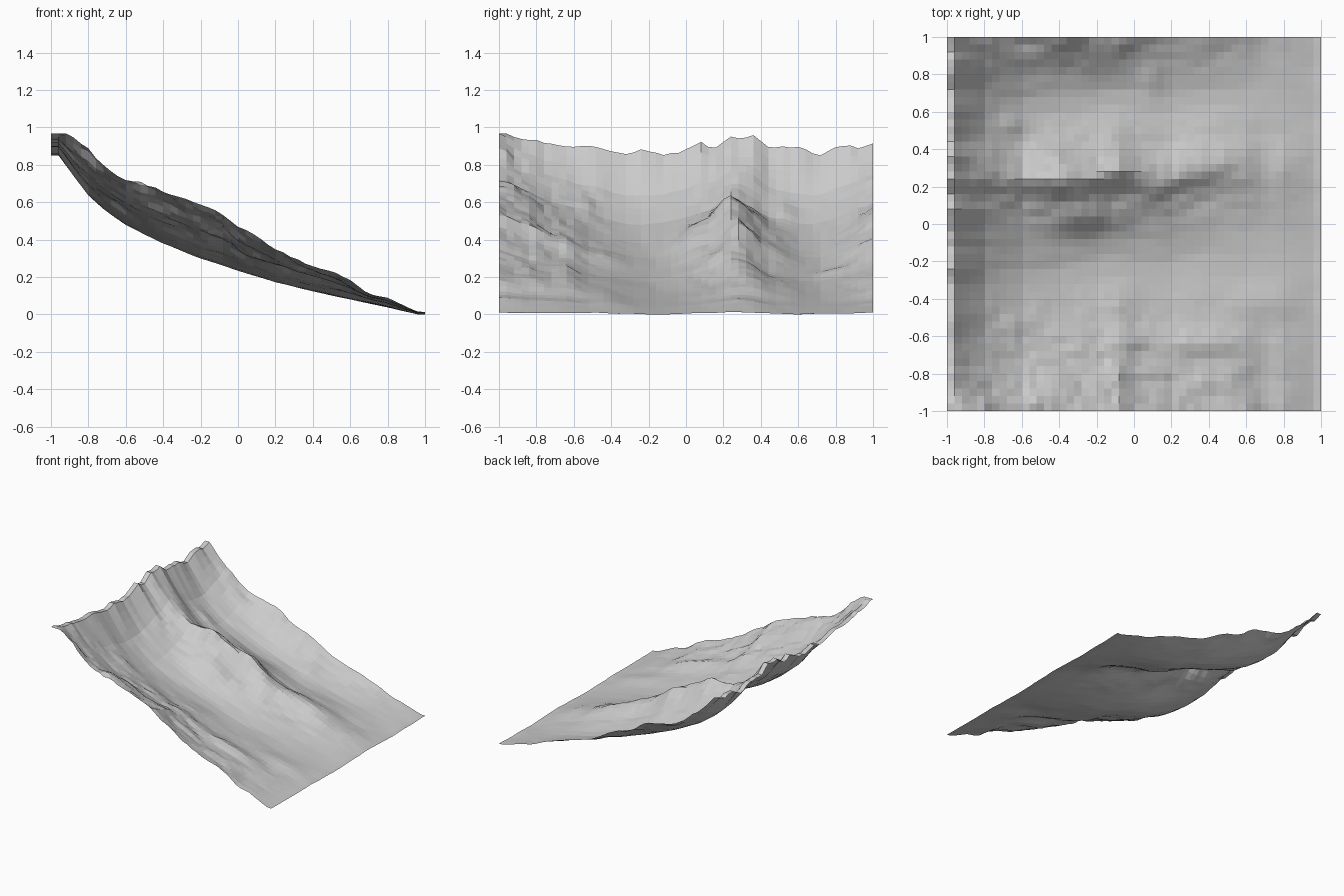
import bpy, bmesh, math
from mathutils import noise, Vector

if "Cube" in bpy.data.objects:
    bpy.data.objects.remove(bpy.data.objects["Cube"])

N = 50  # cells per side


def curve(points, t):
    """Piecewise-linear profile lookup."""
    for (a, u), (b, v) in zip(points, points[1:]):
        if t <= b:
            return u + (v - u) * max(0.0, (t - a) / (b - a))
    return points[-1][1]


# valley-floor profile and ridge height above it, both running downhill in x
FLOOR = [(-1, .86), (-.96, .855), (-.9, .765), (-.8, .63), (-.7, .55), (-.6, .48), (-.4, .38),
         (-.2, .30), (0, .235), (.2, .175), (.4, .125), (.6, .08), (.8, .04), (.96, .005), (1, .005)]
RIDGE = [(-1, .10), (-.92, .16), (-.84, .21), (-.8, .24), (-.7, .235), (-.6, .24), (-.4, .31), (-.2, .29),
         (-.08, .28), (0, .235), (.2, .165), (.4, .14), (.6, .10), (.7, .05), (.8, .05), (.95, .015), (1, .01)]
# cross-section: two valleys between three ridges
CROSS = [(-1, 1), (-.85, .76), (-.7, .5), (-.5, .23), (-.3, .04), (-.2, 0), (-.08, .08), (.05, .26),
         (.15, .48), (.22, .74), (.27, .8), (.35, .58), (.45, .27), (.6, .04), (.7, .02), (.8, .13),
         (.9, .3), (1, .53)]
# jagged top rim along x = -1
RIM = [(-1, .97), (-.9, .92), (-.8, .925), (-.64, .885), (-.5, .91), (-.4, .88), (-.3, .86), (-.24, .89),
       (-.12, .85), (0, .88), (.08, .92), (.15, .88), (.25, .945), (.3, .93), (.36, .955), (.45, .89),
       (.5, .91), (.6, .9), (.72, .86), (.8, .9), (.86, .905), (.92, .89), (1, .905)]
# small spurs: x, y, half-length, half-width, height
SPURS = [(-.25, .04, .16, .08, .06), (.35, -.64, .24, .07, .035), (.7, -.42, .22, .09, .02),
         (-.64, -.54, .08, .05, .03), (-.66, .53, .08, .05, .025), (-.05, -.62, .1, .07, .02),
         (.1, .8, .05, .1, .015)]


def height(x, y):
    floor, ridge = curve(FLOOR, x), curve(RIDGE, x)
    # ridge lines wander sideways and drift a little downhill
    inside = 1 - y ** 4
    wander = .05 * noise.noise(Vector((x * 3.5, y * 2, 9.1))) + .05 * (x + .2)
    w = curve(CROSS, y - wander * inside)
    # middle ridge is weaker near the headwall
    if -.2 < y < .65:
        w *= 1 - .25 * max(0.0, min(1.0, (-.4 - x) / .2))
    rough = noise.fractal(Vector((x * 4, y * 7, 4.2)), .7, 2.1, 4)
    z = floor + ridge * w * (1 + .11 * rough) + .03 * ridge * rough * min(1, w * 3)
    for cx, cy, lx, ly, h in SPURS:
        z += h * math.exp(-((x - cx) / lx) ** 2 - ((y - cy) / ly) ** 2)
    # rim notches fade into flutes down the headwall
    fade = max(0.0, min(1.0, (-.72 - x) / .24))
    rim = curve(RIM, y) + .014 * noise.noise(Vector((x * 2, y * 17, 2.7)))
    z += fade * (rim - curve(FLOOR, -1) - curve(RIDGE, -1) * w)
    # faint ripples at the foot
    z += .008 * max(0.0, x) * noise.noise(Vector((x * 3, y * 6, 7.7)))
    return min(.97, max(0.0, z))


# terrain sheet displaced from a flat grid
bm = bmesh.new()
bmesh.ops.create_grid(bm, x_segments=N, y_segments=N, size=1)
for v in bm.verts:
    v.co.z = height(max(v.co.x, -.96), v.co.y)
low = min(v.co.z for v in bm.verts)
for v in bm.verts:
    v.co.z -= low
mesh = bpy.data.meshes.new("mountain_slope")
bm.to_mesh(mesh)
bm.free()
bpy.context.collection.objects.link(bpy.data.objects.new("mountain_slope", mesh))
